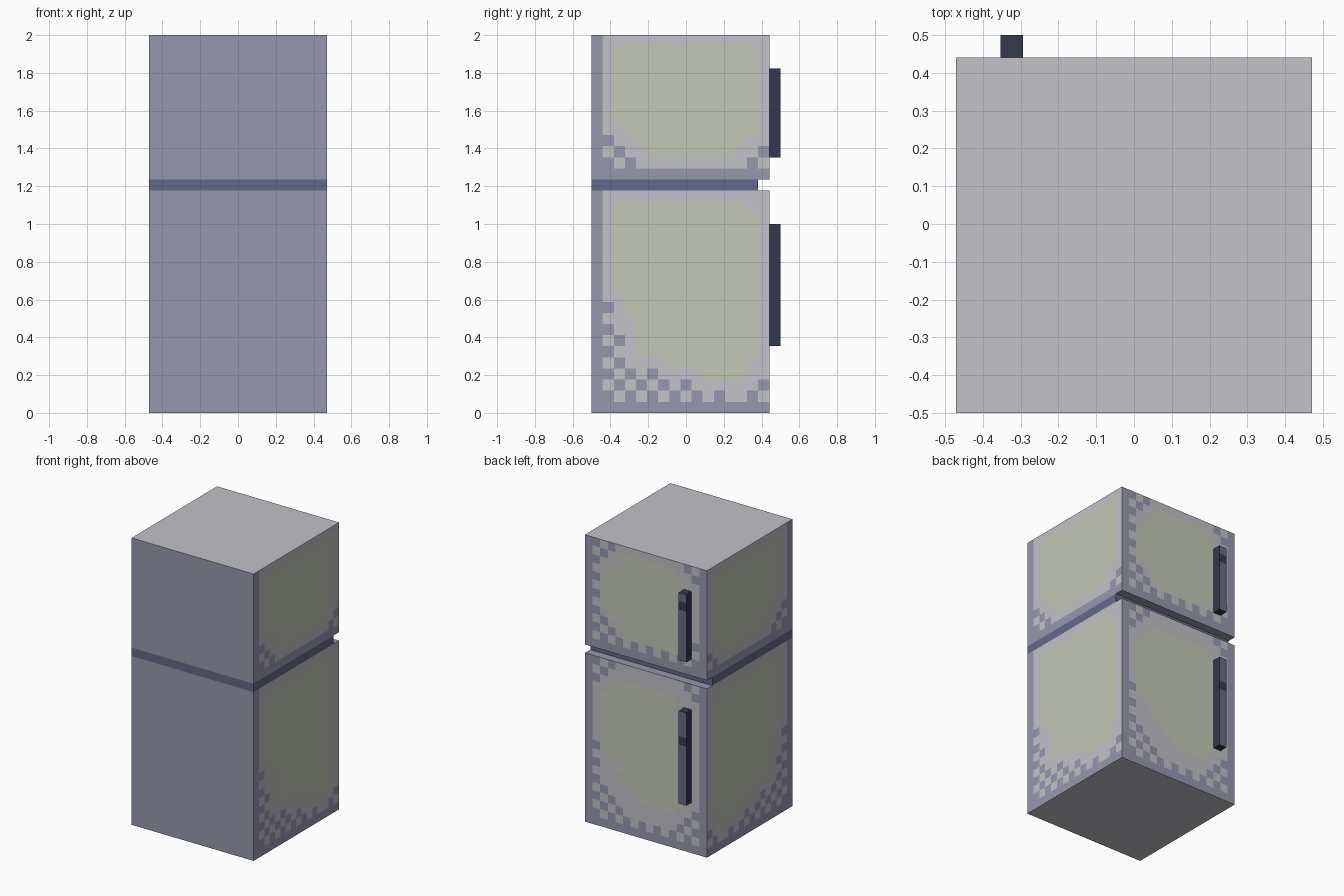
import bpy, bmesh, math
from mathutils import Vector

if "Cube" in bpy.data.objects:
    bpy.data.objects.remove(bpy.data.objects["Cube"])

U = 1 / 17  # the whole model sits on a grid of 1/17 unit cells


def srgb(*c):
    lin = [(v / 255 / 12.92 if v < 10 else ((v / 255 + 0.055) / 1.055) ** 2.4) for v in c]
    return (*lin, 1)


MATS = []
for name, col in (("grey_purple", (150, 153, 175)), ("light_grey", (194, 194, 200)),
                  ("pale_green", (194, 200, 184)), ("slate_band", (101, 105, 136)),
                  ("dark_handle", (51, 57, 77))):
    m = bpy.data.materials.new(name)
    m.diffuse_color = srgb(*col)
    m.use_nodes = True
    m.node_tree.nodes["Principled BSDF"].inputs["Base Color"].default_value = m.diffuse_color
    MATS.append(m)
PURPLE, LIGHT, GREEN, SLATE, DARK = range(5)


def in_rects(c, r, rects):
    return any(c0 <= c <= c1 and r0 <= r <= r1 for c0, c1, r0, r1 in rects)


def side_colour(c, r):
    """Side panels: c counts cells from the front, r from the floor."""
    upper = r >= 21
    base = 22 if upper else 1
    if c == 0 or r < base:
        return PURPLE
    a, b, d = c - 1, r - base, 15 - c
    if d + b <= (1 if upper else 2):                      # rear lower corner dither
        return LIGHT if (d + b) % 2 == 0 else PURPLE
    if upper:
        if a + b <= 2:                                    # front lower corner dither
            return LIGHT if (a + b) % 2 else PURPLE
        green = (2 <= c <= 14 and 23 <= r <= 32 and c - 2 + r - 23 >= 3
                 and 14 - c + r - 23 >= 2)
    else:
        if a * b <= 8 and b <= 8 and (b + 3 * a <= 8 or b <= 2):
            return LIGHT if (a + b) % 2 else PURPLE
        green = in_rects(c, r, ((2, 13, 11, 18), (3, 14, 9, 17), (4, 14, 5, 17),
                                (7, 13, 4, 5), (10, 13, 3, 4)))
    return GREEN if green else LIGHT


def back_colour(c, r):
    """Door panels: c counts cells from +x, r from the floor."""
    upper = r >= 21
    lo, hi = (21, 33) if upper else (0, 19)
    if c in (0, 15) or r == lo:
        return PURPLE
    a, d, b, t = c - 1, 14 - c, r - lo - 1, hi - r
    # green centre with clipped corners
    g0, g1 = (23, 32) if upper else (4, 17)
    if 2 <= c <= 13 and g0 <= r <= g1:
        p, q, s, w = c - 2, 13 - c, r - g0, g1 - r
        cut = 3 if upper else 5
        if p + s >= cut and q + s >= 2 and p + w >= (3 if upper else 2) and q + w >= 2:
            return GREEN
    # dithered border
    n = 3 if upper else 5
    if a + b <= n or d + b <= n - 1 or a + t <= 3 or d + t <= 2 or b == 0 or (a == 0 and b < 9):
        return LIGHT if (c + r) % 2 else PURPLE
    return LIGHT


def body_colour(n, p):
    r = math.floor(p.z)
    if abs(n.x) > 0.5:
        return side_colour(math.floor(p.y + 8.5), r)
    if n.y > 0.5:
        return back_colour(math.floor(8 - p.x), r)
    if n.z > 0.5 and p.z > 33 or n.z < -0.5 and p.z < 1:
        return LIGHT
    return PURPLE


def box(name, lo, hi, colour, cells=""):
    """Box in grid units, cut into cells along the named axes, coloured by rule."""
    lo, hi = Vector(lo), Vector(hi)
    bm = bmesh.new()
    bmesh.ops.create_cube(bm, size=1)
    for v in bm.verts:
        v.co = Vector(((v.co[i] + 0.5) * (hi[i] - lo[i]) + lo[i]) for i in range(3))
    for axis in cells:
        i = "xyz".index(axis)
        normal = Vector((0, 0, 0))
        normal[i] = 1
        for k in range(1, round(hi[i] - lo[i])):
            bmesh.ops.bisect_plane(bm, geom=bm.verts[:] + bm.edges[:] + bm.faces[:],
                                   plane_co=lo + normal * k, plane_no=normal)
    bm.normal_update()
    for f in bm.faces:
        f.material_index = colour(f.normal, f.calc_center_median())
    bmesh.ops.scale(bm, vec=(U, U, U), verts=bm.verts)
    me = bpy.data.meshes.new(name)
    bm.to_mesh(me)
    bm.free()
    for m in MATS:
        me.materials.append(m)
    ob = bpy.data.objects.new(name, me)
    bpy.context.collection.objects.link(ob)
    return ob


# lower and upper cabinet, with a recessed band between them at the door side
box("lower_cabinet", (-8, -8.5, 0), (8, 7.5, 20), body_colour, "xyz")
box("middle_band", (-8, -8.5, 20), (8, 6.5, 21), lambda n, p: SLATE)
box("upper_cabinet", (-8, -8.5, 21), (8, 7.5, 34), body_colour, "xyz")

# door handles, lighter on the outer face with one dark cell
for name, z0, z1, spot in (("lower_handle", 6, 17, 13), ("upper_handle", 23, 31, 29)):
    box(name, (-6, 7.5, z0), (-5, 8.5, z1),
        lambda n, p, s=spot: SLATE if n.y > 0.5 and math.floor(p.z) != s else DARK, "z")
